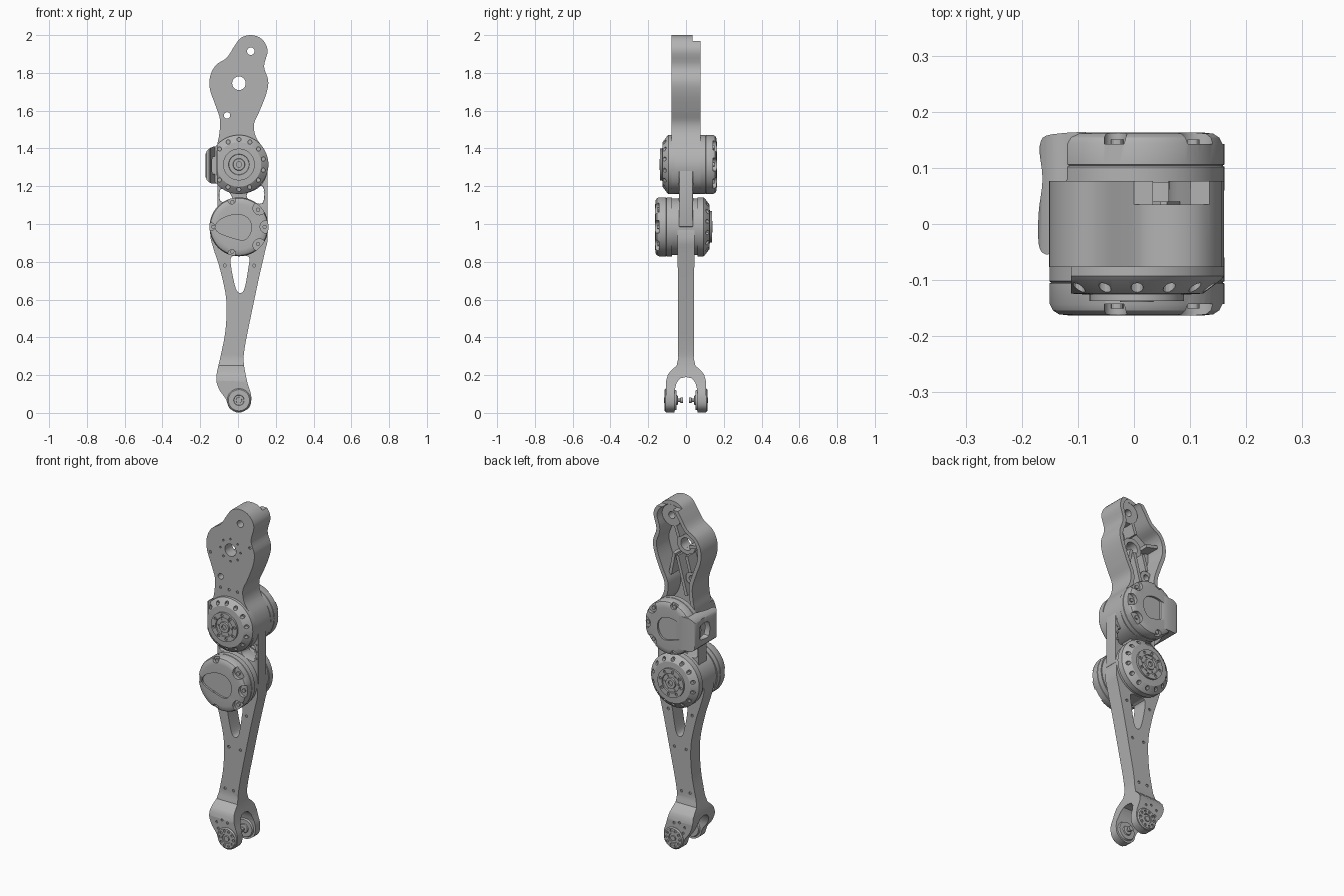
import bpy, bmesh, math
from mathutils import Vector

if "Cube" in bpy.data.objects:
    bpy.data.objects.remove(bpy.data.objects["Cube"], do_unlink=True)

metal = bpy.data.materials.new("grey metal")
metal.use_nodes = True
GREY = (0.45, 0.45, 0.45, 1)
metal.diffuse_color = GREY
metal.node_tree.nodes["Principled BSDF"].inputs["Base Color"].default_value = GREY


def finish(name, bm):
    bmesh.ops.remove_doubles(bm, verts=bm.verts, dist=1e-5)
    bmesh.ops.recalc_face_normals(bm, faces=bm.faces)
    mesh = bpy.data.meshes.new(name)
    bm.to_mesh(mesh)
    bm.free()
    mesh.materials.append(metal)
    obj = bpy.data.objects.new(name, mesh)
    bpy.context.collection.objects.link(obj)
    return obj


def smooth_loop(pts, n=4):
    """Closed curve through the points."""
    p = [Vector(q) for q in pts]
    out = []
    for i in range(len(p)):
        a, b, c, d = (p[(i + k) % len(p)] for k in (-1, 0, 1, 2))
        for s in range(n):
            t = s / n
            out.append(0.5 * (2 * b + (c - a) * t + (2 * a - 5 * b + 4 * c - d) * t * t
                              + (3 * b - a - 3 * c + d) * t ** 3))
    return out


def prism(name, pts, axis, lo, hi, pocket=None):
    """Extrude an outline along an axis, optionally hollowed from the far end."""
    place = {"x": lambda u, v, d: (d, u, v), "y": lambda u, v, d: (u, d, v),
             "z": lambda u, v, d: (u, v, d)}[axis]
    bm = bmesh.new()
    ends = [[bm.verts.new(place(u, v, d)) for u, v in pts] for d in (lo, hi)]
    bm.faces.new(ends[0])
    cap = bm.faces.new(ends[1])
    for i in range(len(pts)):
        j = (i + 1) % len(pts)
        bm.faces.new((ends[0][i], ends[0][j], ends[1][j], ends[1][i]))
    bmesh.ops.recalc_face_normals(bm, faces=bm.faces)
    if pocket:
        wall, depth = pocket
        bmesh.ops.inset_region(bm, faces=[cap], thickness=wall, use_even_offset=True)
        bmesh.ops.inset_region(bm, faces=[cap], thickness=0.001, depth=-depth)
    return finish(name, bm)


def lathe(name, profile, x, z, sides=48):
    """Turn a closed (radius, y) profile about a y-parallel axis."""
    bm = bmesh.new()
    rings = []
    for k in range(sides):
        a = math.tau * k / sides
        rings.append([bm.verts.new((x + r * math.cos(a), y, z + r * math.sin(a))) for r, y in profile])
    for k in range(sides):
        r0, r1 = rings[k], rings[(k + 1) % sides]
        for i in range(len(profile)):
            j = (i + 1) % len(profile)
            bm.faces.new((r0[i], r0[j], r1[j], r1[i]))
    return finish(name, bm)


def rod(name, r, lo, hi, x, z, sides=24):
    return lathe(name, [(0, lo), (r, lo), (r, hi), (0, hi)], x, z, sides)


def ring_of(cx, cz, radius, count, start=0):
    for k in range(count):
        a = start + math.tau * k / count
        yield cx + radius * math.cos(a), cz + radius * math.sin(a)


def boolean(obj, tools, mode="DIFFERENCE"):
    for tool in tools:
        mod = obj.modifiers.new("cut", "BOOLEAN")
        mod.operation, mod.solver, mod.object = mode, "EXACT", tool
    bpy.context.view_layer.objects.active = obj
    for mod in list(obj.modifiers):
        bpy.ops.object.modifier_apply(modifier=mod.name)
    for tool in tools:
        bpy.data.objects.remove(tool, do_unlink=True)


def box_pts(u0, u1, v0, v1):
    return [(u0, v0), (u1, v0), (u1, v1), (u0, v1)]


def bevel(obj, width):
    mod = obj.modifiers.new("soft edges", "BEVEL")
    mod.width, mod.segments, mod.limit_method = width, 3, "ANGLE"
    bpy.context.view_layer.objects.active = obj
    bpy.ops.object.modifier_apply(modifier=mod.name)


CX, KNEE, LOW, ANKLE = 0.005, 1.315, 0.985, 0.067

# Thigh shell, open at the back
thigh_outline = smooth_loop([
    (.07, 2), (.125, 1.98), (.157, 1.92), (.138, 1.835), (.16, 1.76), (.15, 1.69), (.115, 1.6),
    (.085, 1.53), (.095, 1.46), (.14, 1.39), (.16, 1.31), (.14, 1.23), (.09, 1.18), (.005, 1.16),
    (-.08, 1.19), (-.112, 1.25), (-.112, 1.4), (-.1, 1.47), (-.095, 1.55), (-.12, 1.63),
    (-.148, 1.71), (-.148, 1.78), (-.118, 1.84), (-.06, 1.88), (-.02, 1.94), (.015, 1.985)])
thigh = prism("thigh_shell", thigh_outline, "y", -.077, .077, pocket=(.022, .115))
bores = [(.068, 1.915, .02, .062, .035), (CX, 1.745, .036, .06, -.01), (-.058, 1.575, .017, .038, .03)]
cuts = [rod("bore", r, -.2, .0, x, z) for x, z, r, _, _ in bores]
cuts += [rod("bolt_hole", .006, -.1, -.07, x, z, 8) for x, z in ring_of(CX, 1.745, .065, 8)]
cuts += [rod("bolt_hole", .008, -.1, -.07, x, z, 8)
         for x, z in [(-.125, 1.7), (.13, 1.79), (-.06, 1.51), (-.005, 1.51), (.05, 1.51)]]
cuts.append(prism("lobe_step", box_pts(-.2, .2, 1.97, 2.1), "y", .035, .1))
boolean(thigh, cuts)
for x, z, r, outer, top in bores:
    lathe("thigh_boss", [(outer, -.045), (outer, top), (r, top), (r, -.076)], x, z)

# Ribs inside the thigh
for x0, z0, x1, z1 in [(.04, 1.86, .02, 1.8), (-.03, 1.7, -.055, 1.61), (.03, 1.69, -.03, 1.47),
                       (.05, 1.7, .075, 1.57), (-.05, 1.76, -.13, 1.78)]:
    side = Vector((z1 - z0, x0 - x1)).normalized() * .009
    a, b = Vector((x0, z0)), Vector((x1, z1))
    prism("thigh_rib", [a - side, b - side, b + side, a + side], "y", -.045, .04)

# Link plate joining both motors
link = prism("motor_link", box_pts(-.108, .157, LOW, KNEE), "y", -.036, .036)
boolean(link, [prism("window", smooth_loop([(-.092, 1.12), (-.035, 1.13), (-.045, 1.165), (-.092, 1.185)]),
                     "y", -.1, .1),
               prism("window", smooth_loop([(.055, 1.13), (.13, 1.11), (.13, 1.2), (.055, 1.17)]),
                     "y", -.1, .1)])
bevel(link, .008)
for z in (1.13, 1.17, 1.21, 1.25, 1.29):
    rod("link_bolt", .007, -.041, .041, .143, z, 10)

# Motors: a bevelled output face on one side and a scalloped cap on the other
teardrop = smooth_loop([(-.12, .005), (-.105, -.028), (-.04, -.055), (.03, -.07), (.065, -.035),
                        (.07, .015), (.04, .055), (-.02, .065), (-.09, .04)])
for label, z, s in (("knee", KNEE, -1), ("lower", LOW, 1)):
    # output face
    face = lathe(label + "_output_face", [(r, s * y) for r, y in [
        (0, .06), (.156, .06), (.156, .093), (.15, .1), (.118, .124), (.084, .126), (.084, .137),
        (.055, .137), (.053, .131), (.032, .131), (.03, .139), (0, .139)]], CX, z, 64)
    lo, hi = sorted((s * .095, s * .2))
    cuts = [rod("hole", .011, lo, hi, x, zz, 12) for x, zz in ring_of(CX, z, .132, 14, .22)]
    lo, hi = sorted((s * .13, s * .2))
    cuts += [rod("hole", .008, lo, hi, x, zz, 10) for x, zz in ring_of(CX, z, .068, 8, .2)]
    cuts.append(rod("hub_hole", .014, lo, hi, CX, z))
    if label == "knee":
        cuts.append(prism("flat", box_pts(-.3, -.112, z - .3, z + .3), "y", -.3, .3))
    boolean(face, cuts)
    for x, zz in ring_of(CX, z, .043, 6):
        rod(label + "_hub_bolt", .006, *sorted((s * .128, s * .135)), x, zz, 10)

    # cap
    cap = lathe(label + "_motor_cap", [(r, -s * y) for r, y in [
        (0, .074), (.156, .074), (.156, .102), (.153, .104), (.156, .106), (.156, .143),
        (.151, .154), (.14, .161), (.12, .163), (0, .163)]], CX, z, 64)
    lo, hi = sorted((-s * .152, -s * .2))
    cuts = [prism("recess", [(x, z + v) for x, v in teardrop], "y", lo, hi)]
    lo, hi = sorted((-s * .143, -s * .2))
    spots = [(CX + .146 * math.cos(math.radians(d)), z + .146 * math.sin(math.radians(d)))
             for d in (0, 42, -42, 105, -105, 180)]
    cuts += [rod("scallop", .034 if x > .05 else .02, lo, hi, x, zz) for x, zz in spots]
    boolean(cap, cuts)
    for x, zz in spots:
        bx, bz = CX + (x - CX) * .93, z + (zz - z) * .93
        rod(label + "_cap_bolt", .011, *sorted((-s * .14, -s * .151)), bx, bz, 12)

# Drum of the lower motor
rod("lower_drum", .15, -.076, .064, CX, LOW, 64)

# Cable bracket on the right of the knee
bracket = prism("cable_bracket", smooth_loop([
    (-.05, .158), (-.145, .16), (-.168, .14), (-.163, .08), (-.17, .02), (-.17, -.035), (-.16, -.053),
    (-.146, -.045), (-.138, .02), (-.115, .085), (-.05, .1)]), "z", 1.215, 1.41)
rounding = prism("rounding", smooth_loop([(-.05, 1.2), (-.13, 1.21), (-.172, 1.25), (-.172, 1.37),
                                          (-.13, 1.41), (-.05, 1.42)]), "y", -.3, .3)
boolean(bracket, [rounding], "INTERSECT")
boolean(bracket, [prism("slot", smooth_loop([(.03, 1.27), (.1, 1.27), (.115, 1.31), (.1, 1.35), (.03, 1.35)]),
                        "x", -.3, -.1)])

# Shin: front outline intersected with the forked side outline
shin = prism("shin", smooth_loop([
    (0, 1.05), (.13, 1.03), (.157, .93), (.142, .85), (.11, .71), (.07, .52), (.038, .36), (.03, .27),
    (.05, .16), (.07, .09), (.06, .03), (.005, .001), (-.045, .025), (-.065, .075), (-.1, .125),
    (-.115, .19), (-.09, .31), (-.066, .44), (-.062, .6), (-.095, .76), (-.13, .87), (-.147, .95), (-.12, 1.03)]),
    "y", -.2, .2)
half = [(.045, 1.1), (.043, .6), (.041, .29), (.05, .25), (.075, .228), (.095, .205), (.105, .17),
        (.105, -.05), (.06, -.05), (.06, .12), (.05, .16), (.03, .183)]
fork = half + [(0, .19)] + [(-y, z) for y, z in reversed(half)]
boolean(shin, [prism("fork_side", fork, "x", -.4, .4)], "INTERSECT")
cuts = [prism("window", smooth_loop([(-.035, .825), (.01, .832), (.058, .825), (.055, .77), (.035, .66),
                                     (.012, .635), (-.012, .66), (-.036, .77)]), "y", -.3, .3)]
for x, z in [(-.07, .78), (.085, .78), (-.03, .57), (.045, .57), (-.055, .32), (0, .32)]:
    cuts += [rod("hole", .008, *span, x, z, 10) for span in ((-.1, -.035), (.035, .1))]
for x, z in [(-.065, .145), (-.03, .165), (-.055, .11), (.005, .155)]:
    cuts += [rod("hole", .007, *span, x, z, 10) for span in ((-.2, -.098), (.098, .2))]
boolean(shin, cuts)

# Ankle joints on both fork arms
for s in (-1, 1):
    hub = lathe("ankle_hub", [(r, s * y) for r, y in [
        (0, .05), (.05, .05), (.055, .062), (.062, .08), (.062, .108), (.056, .114), (.028, .114),
        (.026, .11), (.016, .11), (.015, .116), (0, .116)]], CX, ANKLE)
    lo, hi = sorted((s * .108, s * .2))
    boolean(hub, [rod("hole", .007, lo, hi, x, z, 10) for x, z in ring_of(CX, ANKLE, .043, 10)])
    lathe("ankle_pin", [(r, s * y) for r, y in [
        (0, .016), (.014, .016), (.014, .03), (.009, .032), (.009, .042), (.024, .044), (.03, .056), (0, .056)]],
        CX, ANKLE, 24)

# Smooth shading with sharp edges kept
for obj in bpy.context.scene.objects:
    if obj.type == "MESH":
        bpy.ops.object.select_all(action="DESELECT")
        obj.select_set(True)
        bpy.context.view_layer.objects.active = obj
        bpy.ops.object.shade_smooth_by_angle(angle=math.radians(30))
